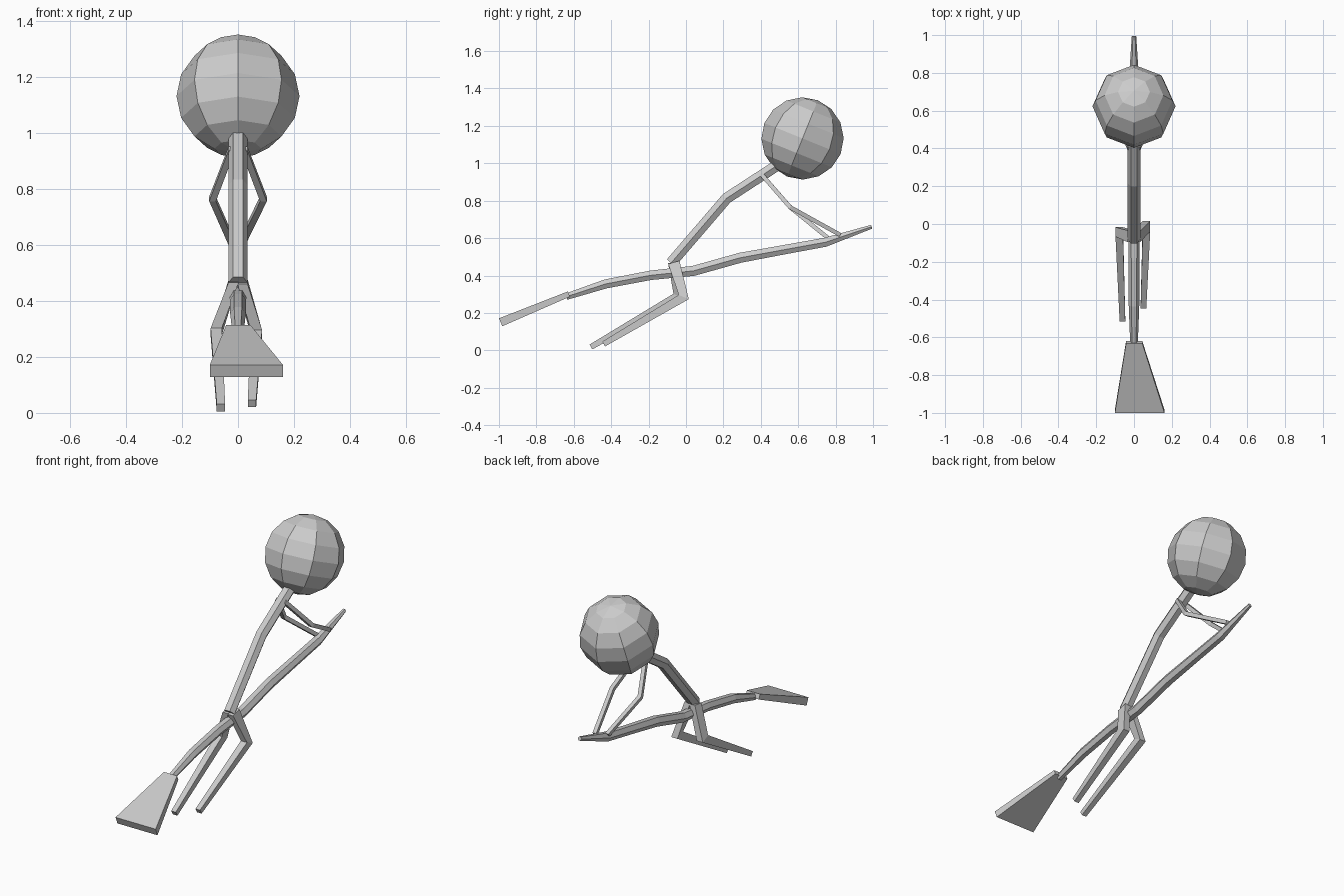
import bpy, bmesh, math
from mathutils import Vector, Matrix

if "Cube" in bpy.data.objects:
    bpy.data.objects.remove(bpy.data.objects["Cube"])

X = Vector((1, 0, 0))


def finish(bm, name):
    bmesh.ops.recalc_face_normals(bm, faces=bm.faces)
    me = bpy.data.meshes.new(name)
    bm.to_mesh(me)
    bm.free()
    ob = bpy.data.objects.new(name, me)
    bpy.context.collection.objects.link(ob)
    return ob


def sweep(name, pts, sizes, sides=6):
    """Mitred tube along pts; sizes are (half width in x, half depth)."""
    bm = bmesh.new()
    pts = [Vector(p) for p in pts]
    dirs = [(b - a).normalized() for a, b in zip(pts, pts[1:])]
    k = math.sqrt(2) if sides == 4 else 1
    phase = math.pi / 4 if sides == 4 else 0
    rings = []
    for i, (p, (rx, rd)) in enumerate(zip(pts, sizes)):
        a, b = dirs[max(i - 1, 0)], dirs[min(i, len(dirs) - 1)]
        t = (a + b).normalized()
        up = t.cross(X).normalized()
        miter = 1 / max(t.dot(b), 0.4)
        ring = []
        for j in range(sides):
            ang = phase + 2 * math.pi * j / sides
            ring.append(bm.verts.new(p + X * (rx * k * math.cos(ang))
                                     + up * (rd * k * miter * math.sin(ang))))
        rings.append(ring)
    for r, s in zip(rings, rings[1:]):
        for j in range(sides):
            n = (j + 1) % sides
            bm.faces.new((r[j], r[n], s[n], s[j]))
    bm.faces.new(rings[0])
    bm.faces.new(rings[-1])
    return finish(bm, name)


# Head: low-poly ball tipped forward
bm = bmesh.new()
bmesh.ops.create_uvsphere(
    bm, u_segments=8, v_segments=8, radius=0.22,
    matrix=Matrix.Translation((0, 0.623, 1.133)) @ Matrix.Rotation(math.radians(-22), 4, 'X'))
finish(bm, "head")

# Torso
sweep("torso", [(0, -0.08, 0.467), (0, 0.217, 0.813), (0, 0.5, 0.997)],
      [(0.034, 0.034)] * 3)

# Broom handle, bent and tapering at both ends
handle = [(-0.64, 0.287, 0.02), (-0.43, 0.355, 0.028), (-0.19, 0.401, 0.029),
          (0.04, 0.425, 0.031), (0.29, 0.495, 0.031), (0.53, 0.539, 0.029),
          (0.745, 0.578, 0.028), (0.993, 0.661, 0.012)]
sweep("broom_handle", [(0, y, z) for y, z, r in handle], [(r, r) for y, z, r in handle])

# Broom brush: flat flare, slightly lopsided
sweep("broom_brush", [(0.001, -0.626, 0.301), (0.03, -0.991, 0.15)],
      [(0.043, 0.015), (0.131, 0.023)], 4)

# Arms: the two hands grip at different points
for side, s, hand_y, hand_z in (("right", 1, 0.825, 0.617), ("left", -1, 0.76, 0.6)):
    sweep("arm_" + side,
          [(0.022 * s, 0.40, 0.945), (0.091 * s, 0.557, 0.765), (0.018 * s, hand_y, hand_z)],
          [(0.012, 0.011)] * 3, 4)

# Legs: bent at the knee, trailing back
legs = {
    "right": [(0.016, -0.065, 0.47), (0.066, -0.012, 0.285), (0.05, -0.44, 0.034)],
    "left": [(-0.016, -0.065, 0.47), (-0.078, -0.042, 0.29), (-0.061, -0.508, 0.018)],
}
for side, path in legs.items():
    sweep("leg_" + side, path, [(0.018, 0.031), (0.02, 0.023), (0.015, 0.015)], 4)
